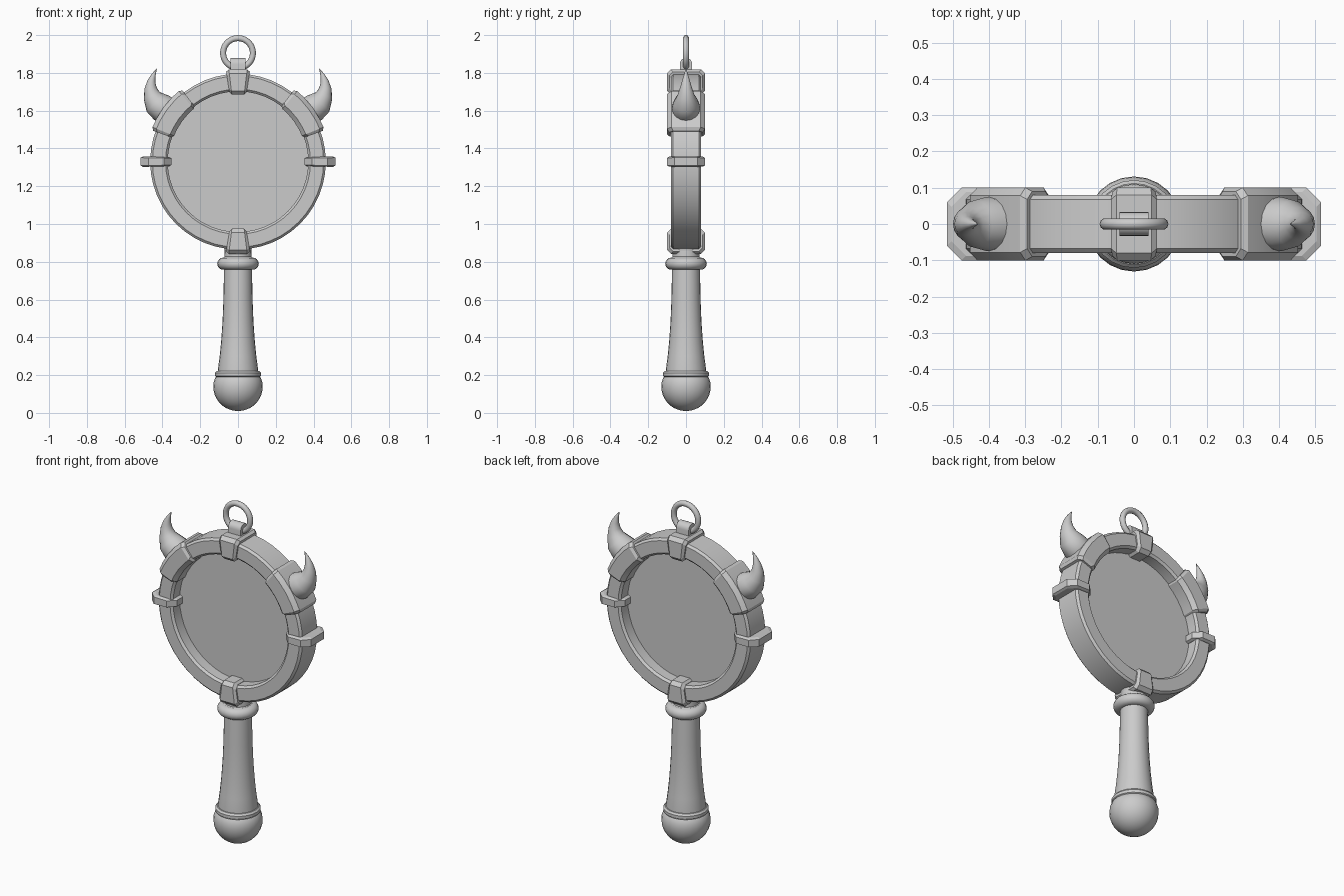
import bpy, bmesh
from math import sin, cos, pi, radians
from mathutils import Vector

cube = bpy.data.objects.get("Cube")
if cube:
    bpy.data.objects.remove(cube)

CENTRE = Vector((0, 0, 1.33))


def material(name, rgb):
    mat = bpy.data.materials.new(name)
    mat.use_nodes = True
    mat.diffuse_color = (*rgb, 1)
    mat.node_tree.nodes["Principled BSDF"].inputs["Base Color"].default_value = (*rgb, 1)
    return mat


GREY = material("plain grey", (0.6, 0.6, 0.6))


def loft(name, rings, closed=False, smooth=35):
    """Skin a row of equal-sized rings; cap the ends unless the row is closed."""
    bm = bmesh.new()
    rows = [[bm.verts.new(p) for p in ring] for ring in rings]
    n = len(rows[0])
    pairs = list(zip(rows, rows[1:])) + ([(rows[-1], rows[0])] if closed else [])
    for a, b in pairs:
        for i in range(n):
            j = (i + 1) % n
            bm.faces.new((a[i], a[j], b[j], b[i]))
    if not closed:
        bm.faces.new(rows[0])
        bm.faces.new(rows[-1])
    bmesh.ops.recalc_face_normals(bm, faces=bm.faces)
    mesh = bpy.data.meshes.new(name)
    bm.to_mesh(mesh)
    bm.free()
    mesh.materials.append(GREY)
    obj = bpy.data.objects.new(name, mesh)
    bpy.context.collection.objects.link(obj)
    bpy.ops.object.select_all(action="DESELECT")
    obj.select_set(True)
    bpy.context.view_layer.objects.active = obj
    if smooth:
        bpy.ops.object.shade_smooth_by_angle(angle=radians(smooth))
    return obj


def lathe(name, profile, sides=24):
    return loft(name, [[(r * cos(2 * pi * k / sides), r * sin(2 * pi * k / sides), z)
                        for k in range(sides)] for r, z in profile])


def polar(r, y, degrees):
    a = radians(degrees)
    return CENTRE + Vector((r * cos(a), y, r * sin(a)))


def chamfered(r0, r1, half, c):
    """Chamfered rectangular section as (radius, y) pairs."""
    return [(r0 + c, -half), (r1 - c, -half), (r1, c - half), (r1, half - c),
            (r1 - c, half), (r0 + c, half), (r0, half - c), (r0, c - half)]


# Round frame and the disc inside it
section = chamfered(0.372, 0.465, 0.08, 0.012)
loft("frame", [[polar(r, y, 7.5 * k) for r, y in section] for k in range(48)], closed=True)
loft("lens", [[polar(0.385, y, 7.5 * k) for k in range(48)] for y in (-0.008, 0.008)])

# Wide bands under the horns, with slightly pinched ends
for side, label in ((1, "left"), (-1, "right")):
    rings = []
    for angle, inset in ((20, 0.01), (22, 0), (28, 0), (36, 0), (44, 0), (50, 0), (52, 0.01)):
        sec = chamfered(0.365 + inset, 0.488 - inset, 0.1 - inset, 0.022)
        rings.append([polar(r, y, angle if side > 0 else 180 - angle) for r, y in sec])
    loft(label + "_horn_band", rings, smooth=25)


def clamp(name, angle, r0, r1, w0, w1, c):
    """Wedge gripping the frame, wider outside than inside."""
    out = Vector((cos(radians(angle)), 0, sin(radians(angle))))
    across = Vector((-out.z, 0, out.x))
    rings = []
    for t, inset in ((-1, 0.012), (-0.75, 0), (0.75, 0), (1, 0.012)):
        sec = chamfered(r0 + inset, r1 - inset, 0.1 - inset, c)
        rings.append([CENTRE + out * r + Vector((0, y, 0)) +
                      across * t * (w0 + (w1 - w0) * (r - r0) / (r1 - r0)) for r, y in sec])
    loft(name, rings, smooth=0)


clamp("top_clamp", 90, 0.355, 0.488, 0.043, 0.065, 0.02)
clamp("bottom_clamp", 270, 0.355, 0.488, 0.043, 0.065, 0.02)
clamp("left_clamp", 0, 0.352, 0.515, 0.024, 0.028, 0.04)
clamp("right_clamp", 180, 0.352, 0.515, 0.024, 0.028, 0.04)

# Curved horns: x, z, radius and lean of each round section
HORN = [(0.35, 1.59, 0.07, 25), (0.405, 1.615, 0.075, 30), (0.437, 1.642, 0.066, 45),
        (0.457, 1.68, 0.046, 65), (0.463, 1.72, 0.032, 85), (0.458, 1.757, 0.021, 105),
        (0.447, 1.79, 0.011, 115), (0.43, 1.822, 0.001, 120)]
for side, label in ((1, "left"), (-1, "right")):
    rings = []
    for x, z, r, lean in HORN:
        a = radians(lean)
        rings.append([(side * (x - r * sin(a) * cos(pi * k / 8)), r * sin(pi * k / 8),
                       z + r * cos(a) * cos(pi * k / 8)) for k in range(16)])
    loft(label + "_horn", rings, smooth=50)

# Handle: round pommel, collar and flared grip
pommel = [(0.13 * sin(a) + 0.001, 0.14 - 0.13 * cos(a))
          for a in (pi * k / 18 for k in range(11))]
lathe("pommel", pommel + [(0.121, 0.185), (0.117, 0.19)])
lathe("collar", [(0.112, 0.188), (0.121, 0.195), (0.121, 0.212), (0.112, 0.222), (0.1, 0.224)])
lathe("grip", [(0.107, 0.2), (0.107, 0.225), (0.097, 0.3), (0.089, 0.38), (0.082, 0.48),
               (0.077, 0.6), (0.074, 0.77), (0.07, 0.87)])
lathe("grip_ring", [(0.078 + 0.032 * cos(a), 0.79 + 0.032 * sin(a))
                    for a in (-pi / 2 + pi * k / 8 for k in range(9))])
lathe("neck", [(0.085, 0.815), (0.068, 0.83), (0.068, 0.85), (0.075, 0.88)])

# Hanging strap and loop on top
arch = [(-0.033, 1.8)] + [(-0.033 * cos(pi * k / 10), 1.846 + 0.033 * sin(pi * k / 10))
                          for k in range(11)] + [(0.033, 1.8)]
loft("hanging_strap", [[(x, y, z) for y, z in arch] for x in (-0.04, 0.04)])
loop = []
for k in range(32):
    a = 2 * pi * k / 32
    radii = [(0.079 + 0.016 * cos(pi * m / 5), 0.016 * sin(pi * m / 5)) for m in range(10)]
    loop.append([(r * cos(a), y, 1.905 + r * sin(a)) for r, y in radii])
loft("hanging_loop", loop, closed=True, smooth=60)
